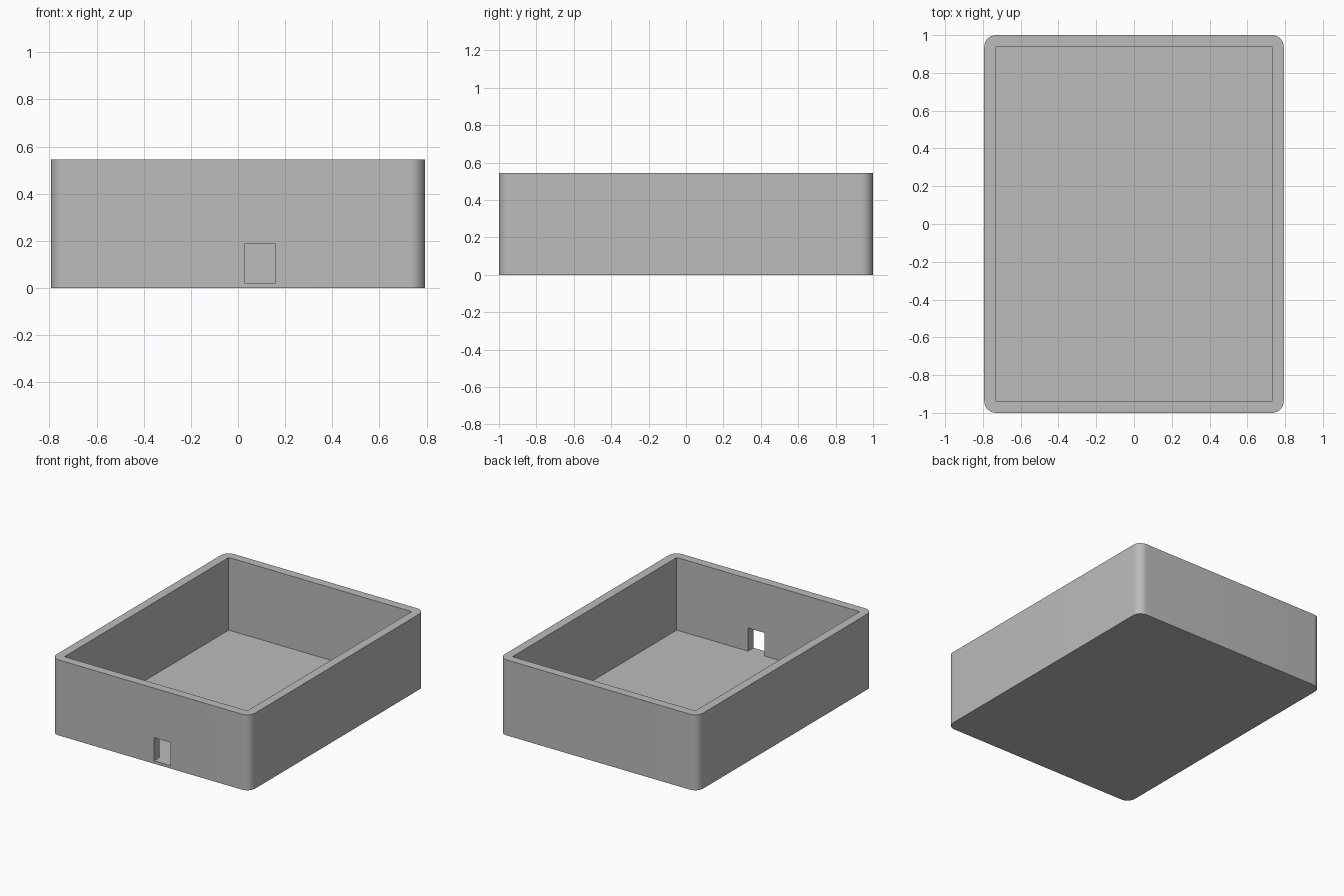
import bpy
import bmesh
from math import cos, sin, pi, radians

if "Cube" in bpy.data.objects:
    bpy.data.objects.remove(bpy.data.objects["Cube"], do_unlink=True)

HALF_X, HALF_Y, HEIGHT = 0.793, 1.0, 0.545
WALL, FLOOR, RADIUS, STEPS = 0.063, 0.021, 0.063, 12

grey = bpy.data.materials.new("plain grey")
grey.use_nodes = True
colour = (0.5, 0.5, 0.5, 1)
grey.diffuse_color = colour
grey.node_tree.nodes["Principled BSDF"].inputs["Base Color"].default_value = colour


def prism(name, outline, z0, z1):
    """Extrude a closed outline upwards from z0 to z1."""
    bm = bmesh.new()
    face = bm.faces.new([bm.verts.new((x, y, z0)) for x, y in outline])
    top = bmesh.ops.extrude_face_region(bm, geom=[face])["geom"]
    verts = [v for v in top if isinstance(v, bmesh.types.BMVert)]
    bmesh.ops.translate(bm, verts=verts, vec=(0, 0, z1 - z0))
    bmesh.ops.recalc_face_normals(bm, faces=bm.faces)
    mesh = bpy.data.meshes.new(name)
    bm.to_mesh(mesh)
    bm.free()
    mesh.materials.append(grey)
    obj = bpy.data.objects.new(name, mesh)
    bpy.context.collection.objects.link(obj)
    return obj


def rectangle(x0, x1, y0, y1):
    return [(x0, y0), (x1, y0), (x1, y1), (x0, y1)]


def rounded_rectangle(hx, hy, r):
    points = []
    for quarter, (sx, sy) in enumerate([(1, 1), (-1, 1), (-1, -1), (1, -1)]):
        for i in range(STEPS + 1):
            a = (quarter + i / STEPS) * pi / 2
            points.append((sx * (hx - r) + r * cos(a), sy * (hy - r) + r * sin(a)))
    return points


# Rounded outer body
tray = prism("open_tray", rounded_rectangle(HALF_X, HALF_Y, RADIUS), 0, HEIGHT)

# Square-cornered cavity, and a port in the front wall level with the floor
ix, iy = HALF_X - WALL, HALF_Y - WALL
cavity = prism("cavity_cutter", rectangle(-ix, ix, -iy, iy), FLOOR, HEIGHT + 0.2)
port = prism("port_cutter", rectangle(0.03, 0.16, -HALF_Y - 0.1, -iy + 0.1), FLOOR, 0.188)

bpy.context.view_layer.objects.active = tray
tray.select_set(True)
for cutter in (cavity, port):
    cut = tray.modifiers.new(cutter.name, "BOOLEAN")
    cut.operation = "DIFFERENCE"
    cut.solver = "EXACT"
    cut.object = cutter
    bpy.ops.object.modifier_apply(modifier=cut.name)
    bpy.data.objects.remove(cutter, do_unlink=True)

# Smooth corners with crisp rims
for obj in bpy.context.selected_objects:
    obj.select_set(obj == tray)
bpy.ops.object.shade_smooth_by_angle(angle=radians(30))
